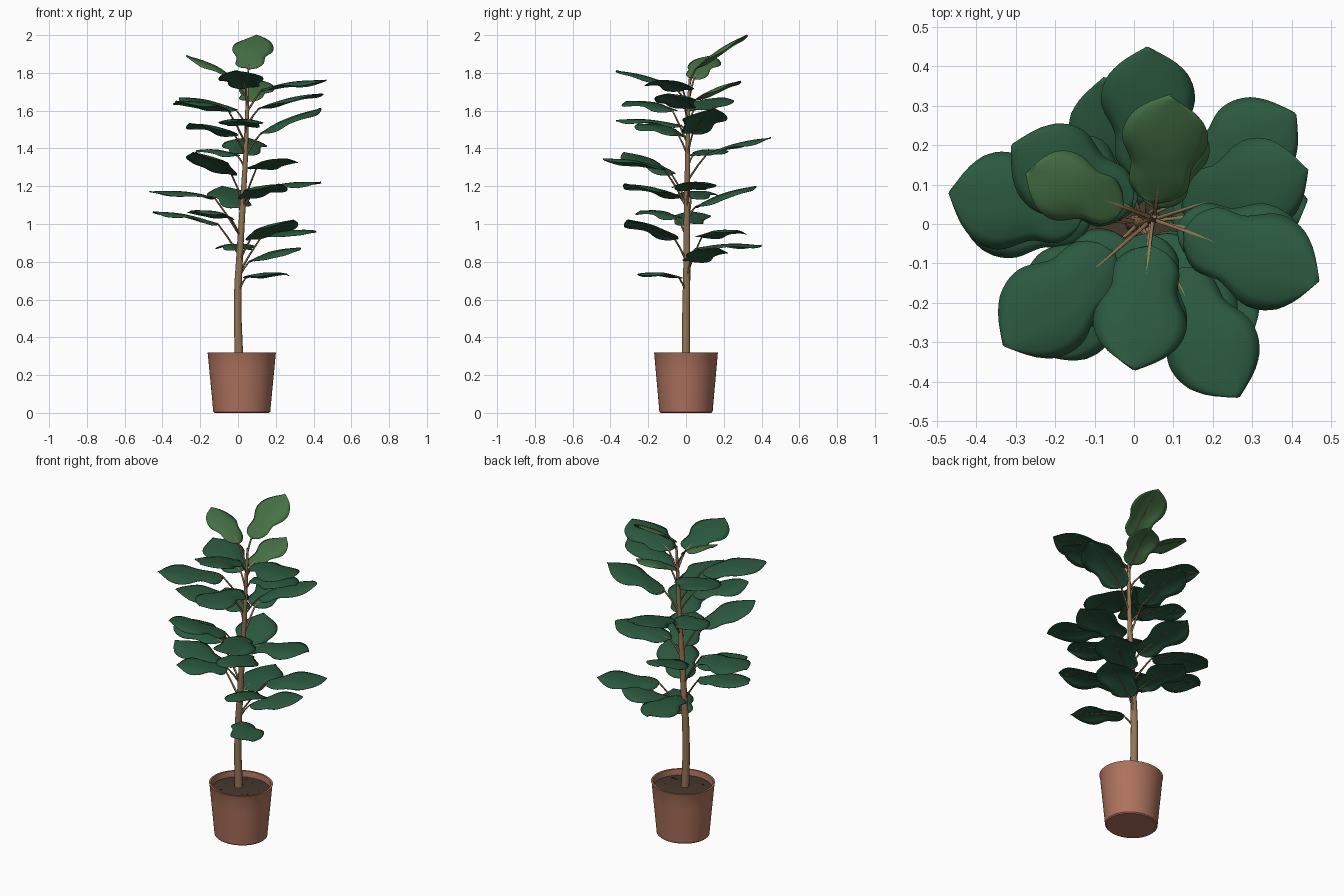
import bpy, bmesh, math, random
from mathutils import Vector

if "Cube" in bpy.data.objects:
    bpy.data.objects.remove(bpy.data.objects["Cube"])

random.seed(4)


def material(name, rgb):
    m = bpy.data.materials.new(name)
    m.diffuse_color = (*rgb, 1)
    m.use_nodes = True
    m.node_tree.nodes["Principled BSDF"].inputs["Base Color"].default_value = m.diffuse_color
    return m


GREEN = material("leaf_green", (0.024, 0.10, 0.05))
YOUNG = material("young_leaf_green", (0.06, 0.165, 0.06))
BARK = material("bark", (0.30, 0.18, 0.09))
CLAY = material("terracotta", (0.42, 0.17, 0.11))
SOIL = material("soil", (0.06, 0.04, 0.025))


def add_object(name, bm, mat, angle=40):
    me = bpy.data.meshes.new(name)
    bmesh.ops.recalc_face_normals(bm, faces=bm.faces)
    bm.to_mesh(me)
    bm.free()
    me.materials.append(mat)
    ob = bpy.data.objects.new(name, me)
    bpy.context.collection.objects.link(ob)
    bpy.ops.object.select_all(action='DESELECT')
    ob.select_set(True)
    bpy.context.view_layer.objects.active = ob
    bpy.ops.object.shade_smooth_by_angle(angle=math.radians(angle))
    return ob


def lathe(name, profile, mat, center, sx=1.0, n=64):
    bm = bmesh.new()
    rings = []
    for r, z in profile:
        rings.append([bm.verts.new((center[0] + sx * r * math.cos(2 * math.pi * i / n),
                                    center[1] + r * math.sin(2 * math.pi * i / n), z)) for i in range(n)])
    for a, b in zip(rings, rings[1:]):
        for i in range(n):
            bm.faces.new((a[i], a[(i + 1) % n], b[(i + 1) % n], b[i]))
    bm.faces.new(rings[0])
    bm.faces.new(rings[-1])
    return add_object(name, bm, mat)


def tube(name, points, radii, mat, sides=8):
    bm = bmesh.new()
    rings = []
    for k, p in enumerate(points):
        t = (points[min(k + 1, len(points) - 1)] - points[max(k - 1, 0)]).normalized()
        u = t.cross(Vector((0.31, 0.95, 0.05))).normalized()
        v = t.cross(u)
        rings.append([bm.verts.new(p + radii[k] * (u * math.cos(2 * math.pi * i / sides)
                                                   + v * math.sin(2 * math.pi * i / sides))) for i in range(sides)])
    for a, b in zip(rings, rings[1:]):
        for i in range(sides):
            bm.faces.new((a[i], a[(i + 1) % sides], b[(i + 1) % sides], b[i]))
    bm.faces.new(rings[0])
    bm.faces.new(rings[-1])
    return add_object(name, bm, mat, 60)


def interp(table, t):
    for a, b in zip(table, table[1:]):
        if t <= b[0]:
            f = max(0, (t - a[0]) / (b[0] - a[0]))
            return [x + (y - x) * f for x, y in zip(a, b)][1:]
    return list(table[-1][1:])


# Pot and soil
PC = (0.02, 0.0)
lathe("pot", [(0.135, 0), (0.141, 0.006), (0.15, 0.11), (0.16, 0.22), (0.168, 0.312), (0.171, 0.32),
              (0.160, 0.32), (0.155, 0.275)], CLAY, PC, 1.07)
lathe("soil", [(0.155, 0.27), (0.1565, 0.285), (0.08, 0.292), (0.02, 0.296)], SOIL, PC, 1.07)
bm = bmesh.new()
for i in range(18):
    a, r = random.uniform(0, 6.28), random.uniform(0.04, 0.14)
    new = bmesh.ops.create_icosphere(bm, subdivisions=1, radius=random.uniform(0.004, 0.007))
    bmesh.ops.translate(bm, verts=new["verts"], vec=(PC[0] + r * math.cos(a), r * math.sin(a), 0.288))
add_object("soil_crumbs", bm, SOIL)

# Trunk: z, x, y, radius
TRUNK = [(0.28, 0.006, 0, 0.023), (0.5, -0.002, 0, 0.021), (0.68, 0.0, 0.003, 0.020), (0.85, 0.010, 0.005, 0.018),
         (1.1, 0.025, 0.004, 0.016), (1.35, 0.040, 0.008, 0.013), (1.6, 0.048, 0.012, 0.010), (1.77, 0.052, 0.02, 0.006)]
samples = [(z, *interp(TRUNK, z)) for z in [0.28 + i * 1.49 / 24 for i in range(25)]]
tube("trunk", [Vector((x, y, z)) for z, x, y, r in samples], [s[3] for s in samples], BARK, 12)

# Half width of the fiddle-shaped blade along its length, with a pointed tip
OUTLINE = [(0, 0.04), (0.04, 0.36), (0.1, 0.58), (0.18, 0.70), (0.27, 0.70), (0.35, 0.69), (0.43, 0.80), (0.52, 0.95),
           (0.6, 1.0), (0.69, 0.97), (0.78, 0.86), (0.86, 0.66), (0.93, 0.38), (1, 0.02)]


def leaf(idx, tip, base_z, length=0.35, half=0.12, mat=GREEN):
    tip = Vector(tip)
    tx, ty, _ = interp(TRUNK, base_z - 0.08)
    out = Vector((tip.x - tx, tip.y - ty, 0))
    reach = out.length
    out.normalize()
    flat = min(math.sqrt(length ** 2 - (tip.z - base_z) ** 2), reach - 0.03)
    base = Vector((tip.x, tip.y, base_z)) - out * flat
    axis = (tip - base).normalized()
    side = Vector((-out.y, out.x, 0))
    up = axis.cross(side)
    phase = random.uniform(0, 6.28)

    def mid(t):
        return base.lerp(tip, t) + up * 0.016 * math.sin(math.pi * t)

    # Blade, creased along the midrib with shallow side veins
    bm = bmesh.new()
    rows = []
    nt, nu = 24, 8
    for i in range(nt + 1):
        t = i / nt
        w = half * interp(OUTLINE, t)[0]
        row = []
        for j in range(nu + 1):
            u = 2 * j / nu - 1
            drop = w * (0.10 * abs(u) - 0.28 * u * u)
            wave = 0.006 * u * u * math.sin(9 * t + phase + (2 if u > 0 else 0))
            row.append(bm.verts.new(mid(t) + side * w * u + up * (drop + wave)))
        rows.append(row)
    for a, b in zip(rows, rows[1:]):
        for j in range(nu):
            bm.faces.new((a[j], a[j + 1], b[j + 1], b[j]))
    ob = add_object(f"leaf_{idx:02d}", bm, mat, 60)
    sol = ob.modifiers.new("thickness", 'SOLIDIFY')
    sol.thickness = 0.002
    sol.offset = 0
    # Stalk
    gap = reach - flat
    z0 = base_z - min(1.4 * gap, 0.22)
    x, y, _ = interp(TRUNK, z0)
    root = Vector((x, y, min(z0, 1.75)))
    ctrl = root.lerp(base, 0.55) + Vector((0, 0, 0.006))
    pts = [root, ctrl, base, mid(0.25) - up * 0.002, mid(0.6) - up * 0.002, mid(0.95)]
    tube(f"stalk_{idx:02d}", pts, [0.006, 0.005, 0.0045, 0.003, 0.002, 0.001], BARK, 6)


# Leaves: tip position, base height, optional length and half width
LEAVES = [
    ((0.26, -0.24, 0.735), 0.715, 0.30, 0.095), ((0.33, 0.16, 0.875), 0.80, 0.31, 0.115),
    ((-0.02, 0.40, 0.885), 0.87, 0.35, 0.11), ((0.41, 0.28, 0.965), 0.93),
    ((0.29, -0.31, 1.02), 0.92), ((-0.25, -0.24, 1.07), 1.03, 0.29, 0.11),
    ((-0.45, 0.03, 1.065), 1.0, 0.35, 0.11), ((-0.47, 0.08, 1.17), 1.14, 0.35, 0.125),
    ((-0.08, 0.37, 1.20), 1.09), ((0.21, -0.33, 1.21), 1.14),
    ((0.44, 0.06, 1.22), 1.18), ((-0.22, 0.19, 1.39), 1.36, 0.27, 0.1),
    ((0.265, -0.44, 1.345), 1.29, 0.37), ((-0.24, -0.33, 1.38), 1.26),
    ((0.035, 0.45, 1.455), 1.37), ((-0.26, -0.24, 1.53), 1.47, 0.32, 0.115),
    ((0.0, -0.37, 1.55), 1.52), ((-0.33, -0.31, 1.65), 1.60, 0.37, 0.125),
    ((-0.31, 0.20, 1.67), 1.60), ((0.44, 0.14, 1.61), 1.48, 0.36),
    ((0.45, -0.09, 1.69), 1.61, 0.36, 0.11), ((0.47, -0.145, 1.76), 1.71, 0.37, 0.125),
    ((0.0, -0.37, 1.81), 1.72, 0.33),
    ((0.125, 0.29, 1.755), 1.65, 0.28, 0.095, YOUNG), ((-0.275, 0.13, 1.89), 1.77, 0.29, 0.09, YOUNG),
    ((0.093, 0.325, 2.0), 1.82, 0.33, 0.11, YOUNG)]
for i, spec in enumerate(LEAVES):
    leaf(i, *spec)
